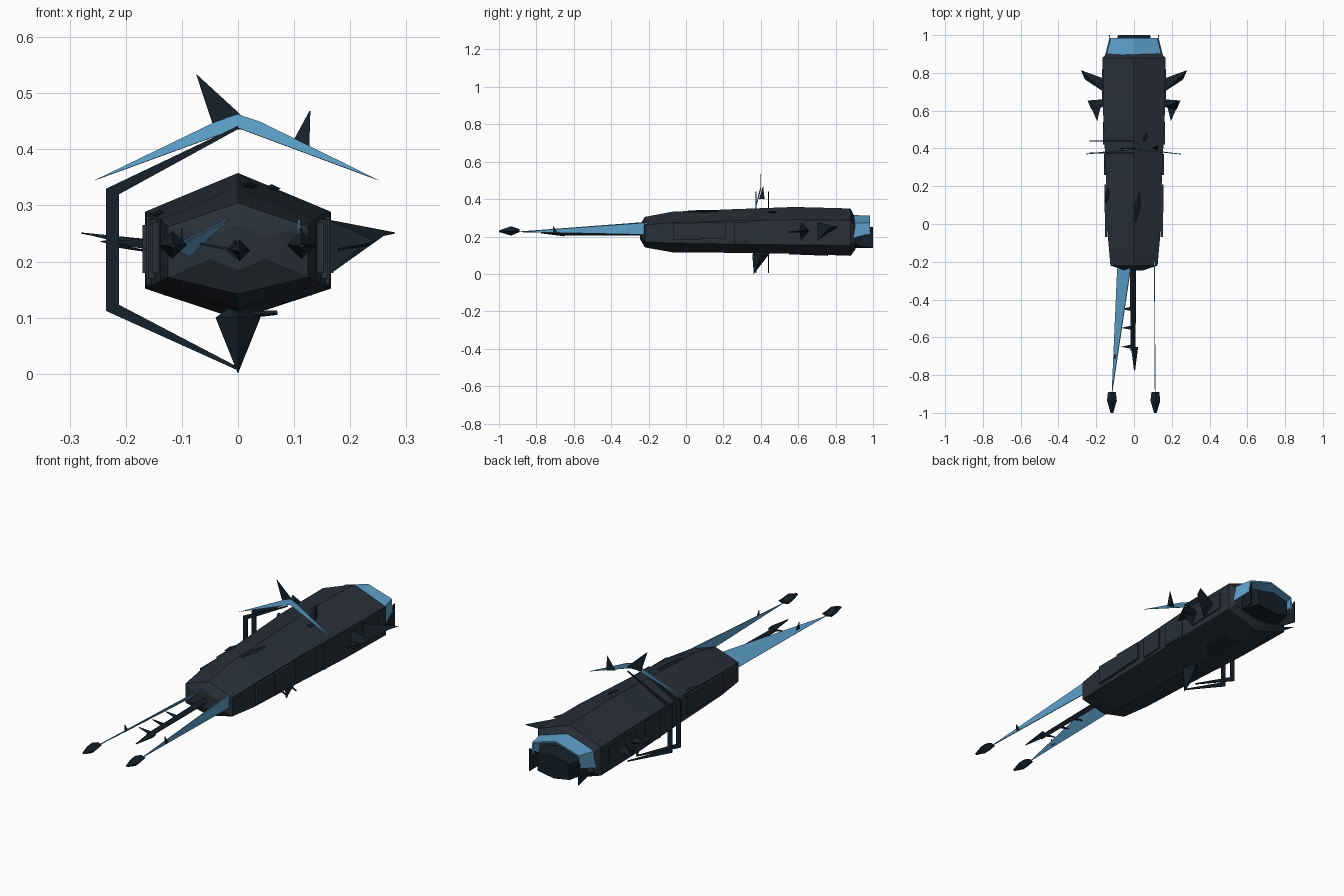
import bpy, bmesh, math
from mathutils import Vector


def material(name, rgb):
    m = bpy.data.materials.new(name)
    m.diffuse_color = (*rgb, 1)
    return m


HULL = material("dark_hull", (0.021, 0.029, 0.039))
BLACK = material("black_metal", (0.008, 0.015, 0.022))
BLUE = material("blue_metal", (0.11, 0.36, 0.60))


def finish(name, bm, mat, smooth=None):
    bmesh.ops.recalc_face_normals(bm, faces=bm.faces)
    me = bpy.data.meshes.new(name)
    bm.to_mesh(me)
    bm.free()
    ob = bpy.data.objects.new(name, me)
    bpy.context.collection.objects.link(ob)
    me.materials.append(mat)
    if smooth:
        bpy.ops.object.select_all(action='DESELECT')
        ob.select_set(True)
        bpy.context.view_layer.objects.active = ob
        bpy.ops.object.shade_smooth_by_angle(angle=math.radians(smooth))
    return ob


def loft(name, rings, mat, closed=True, caps=True, smooth=None):
    """Skin a list of equally long point rings."""
    bm = bmesh.new()
    vs = [[bm.verts.new(p) for p in r] for r in rings]
    n = len(rings[0])
    for a, b in zip(vs, vs[1:]):
        for i in range(n if closed else n - 1):
            j = (i + 1) % n
            bm.faces.new((a[i], a[j], b[j], b[i]))
    if caps:
        bm.faces.new(vs[0])
        bm.faces.new(vs[-1])
    return finish(name, bm, mat, smooth)


def plate(name, pts, mat, thick=0.004):
    """Thin flat polygon centred on its points."""
    bm = bmesh.new()
    bm.faces.new([bm.verts.new(p) for p in pts])
    ob = finish(name, bm, mat)
    mod = ob.modifiers.new("thickness", 'SOLIDIFY')
    mod.thickness, mod.offset = thick, 0
    return ob


def hexagon(y, w, top, bottom, hi, lo):
    return [(0, y, top), (w, y, hi), (w, y, lo), (0, y, bottom), (-w, y, lo), (-w, y, hi)]


def diamond(x, y, z, w, h):
    return [(x, y, z + h), (x + w, y, z), (x, y, z - h), (-w + x, y, z)]


# Six-sided hull
loft("hull", [
    hexagon(-0.245, 0.05, 0.265, 0.185, 0.245, 0.205),
    hexagon(-0.22, 0.125, 0.305, 0.142, 0.262, 0.172),
    hexagon(-0.07, 0.138, 0.333, 0.115, 0.275, 0.165),
    hexagon(0.25, 0.148, 0.346, 0.113, 0.284, 0.16),
    hexagon(0.58, 0.163, 0.358, 0.108, 0.29, 0.155),
    hexagon(0.88, 0.166, 0.35, 0.097, 0.288, 0.152),
    hexagon(0.905, 0.145, 0.30, 0.13, 0.265, 0.17)], HULL, smooth=25)

# Stern: open blue collar over a dark nozzle
def arch(y, w, foot, side, top):
    return [(-w, y, foot), (-w * 0.95, y, side), (0, y, top), (w * 0.95, y, side), (w, y, foot)]

collar = loft("stern_collar", [arch(0.885, 0.155, 0.19, 0.27, 0.315),
                               arch(0.985, 0.13, 0.215, 0.275, 0.312)],
              BLUE, closed=False, caps=False)
mod = collar.modifiers.new("thickness", 'SOLIDIFY')
mod.thickness = 0.008
loft("stern_nozzle", [hexagon(0.90, 0.11, 0.26, 0.14, 0.235, 0.16),
                      hexagon(1.0, 0.085, 0.25, 0.14, 0.23, 0.155)], BLACK)
for s in (-1, 1):
    plate("stern_flap", [(s * 0.12, 0.92, 0.15), (s * 0.13, 1.0, 0.14),
                         (s * 0.13, 1.0, 0.25), (s * 0.12, 0.93, 0.20)], BLACK)

# Forward prongs: slanted blade on the left, upright blade on the right
plate("left_prong", [(-0.117, -0.90, 0.225), (-0.088, -0.235, 0.21),
                     (-0.018, -0.235, 0.275)], BLUE)
plate("right_prong", [(0.112, -0.90, 0.225), (0.108, -0.20, 0.21),
                      (0.108, -0.20, 0.275)], BLUE)
for x in (-0.117, 0.113):
    loft("prong_tip", [diamond(x, -0.89, 0.232, 0.021, 0.008),
                       diamond(x, -0.935, 0.23, 0.026, 0.025),
                       diamond(x, -1.0, 0.228, 0.007, 0.004)], BLACK)

# Central rod with barbs and arrowhead
loft("centre_rod", [diamond(-0.005, -0.22, 0.222, 0.017, 0.017),
                    diamond(-0.005, -0.67, 0.218, 0.013, 0.013)], BLACK)
loft("rod_arrowhead", [diamond(0.003, -0.65, 0.22, 0.019, 0.019),
                       diamond(0.003, -0.775, 0.22, 0.003, 0.003)], BLACK)
for y in (-0.45, -0.55, -0.65):
    plate("rod_barb", [(-0.015, y - 0.01, 0.222), (-0.015, y + 0.012, 0.222),
                       (-0.068, y, 0.232)], BLACK)
for x, y in ((0.112, -0.70), (-0.1, -0.70)):
    plate("prong_barb", [(x, y - 0.012, 0.225), (x, y + 0.012, 0.225),
                         (x, y - 0.012, 0.26)], BLACK)

# Blue roof arch and its spikes
plate("roof_arch", [(-0.255, 0.37, 0.345), (-0.04, 0.395, 0.449), (0, 0.40, 0.462),
                    (0.04, 0.395, 0.449), (0.25, 0.37, 0.345), (0, 0.395, 0.438)], BLUE)
plate("left_spike", [(-0.075, 0.40, 0.535), (-0.042, 0.40, 0.435), (0.034, 0.40, 0.435)], BLACK)
loft("right_spike", [[(0.092, 0.40, 0.403), (0.127, 0.39, 0.40), (0.127, 0.42, 0.40)],
                     [(0.127, 0.412, 0.468), (0.129, 0.411, 0.468), (0.129, 0.413, 0.468)]], BLACK)

# Left side bracket: two parallel bent strips from arch to keel fin
outer = [(0, 0.442), (-0.235, 0.33), (-0.235, 0.112), (0, 0.006)]
inner = [(0, 0.436), (-0.212, 0.32), (-0.212, 0.123), (0, 0.012)]
for y in (0.375, 0.44):
    ob = loft("side_bracket", [[(x, y, z) for x, z in outer],
                               [(x, y, z) for x, z in inner]], BLACK, closed=False, caps=False)
    mod = ob.modifiers.new("thickness", 'SOLIDIFY')
    mod.thickness, mod.offset = 0.005, 0

# Keel spearhead below the hull
loft("keel_fin", [
    [(0, 0.36, 0.118), (0.02, 0.41, 0.115), (0, 0.45, 0.112), (-0.02, 0.41, 0.115)],
    [(0, 0.355, 0.10), (0.04, 0.40, 0.10), (0, 0.44, 0.10), (-0.04, 0.40, 0.10)],
    [(0, 0.362, 0.0), (0.003, 0.367, 0.008), (0, 0.372, 0.012), (-0.003, 0.367, 0.008)]], BLACK)

# Mirrored side panels and stern fins
for s in (-1, 1):
    for y0, y1, x, z0, z1 in ((-0.07, 0.06, 0.153, 0.18, 0.27), (0.06, 0.21, 0.156, 0.185, 0.275),
                              (0.26, 0.37, 0.16, 0.17, 0.275), (0.42, 0.54, 0.163, 0.16, 0.28),
                              (0.62, 0.82, 0.170, 0.18, 0.265)):
        ring = lambda q: [(s * q, y0, z0), (s * q, y1, z0 + 0.005), (s * q, y1, z1), (s * q, y0, z1)]
        loft("side_panel", [ring(x - 0.012), ring(x)], HULL)
    zt, zb = (0.275, 0.175) if s > 0 else (0.24, 0.222)
    for ya, yb, tip, ty, tz in ((0.70, 0.77, 0.28, 0.80, 0.25), (0.62, 0.66, 0.245, 0.64, 0.235)):
        loft("stern_fin", [[(s * 0.16, ya, zt), (s * 0.16, yb, 0.5 * (zt + zb)), (s * 0.16, ya, zb)],
                           [(s * tip, ty + 0.012, tz + 0.002), (s * tip, ty + 0.014, tz),
                            (s * (tip - 0.02), ty - 0.035, tz - 0.004)]], BLACK)
    plate("stern_fin_barb", [(s * 0.17, 0.65, 0.22), (s * 0.235, 0.635, 0.23),
                             (s * 0.195, 0.545, 0.225)], BLACK)

# Small blades and plates on the hull skin
for x, y, l, z in ((0.02, 0.09, 0.16, 0.335), (-0.14, 0.16, 0.09, 0.285), (0.06, 0.46, 0.05, 0.33)):
    loft("skin_blade", [diamond(x - 0.01, y - l / 2, z, 0.003, 0.003),
                        diamond(x, y, z, 0.016, 0.008),
                        diamond(x + 0.01, y + l / 2, z, 0.003, 0.003)], BLACK)
plate("belly_plate", [(0, 0.55, 0.108), (0.07, 0.60, 0.11), (0.07, 0.74, 0.108),
                      (0, 0.76, 0.10)], HULL, 0.006)
